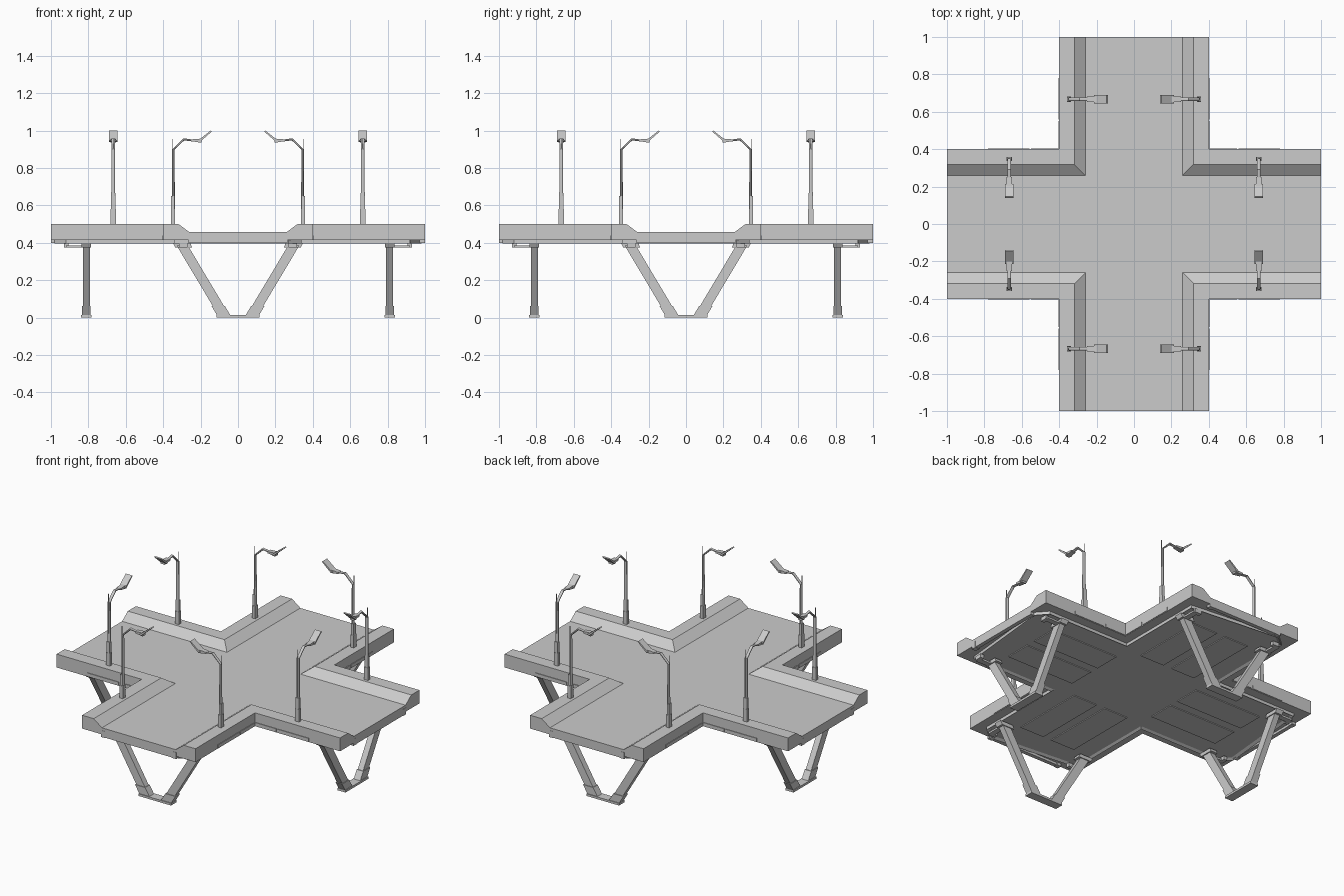
import bpy, bmesh, math
from mathutils import Vector, Matrix

if "Cube" in bpy.data.objects:
    bpy.data.objects.remove(bpy.data.objects["Cube"])


def finish(name, bm):
    bmesh.ops.recalc_face_normals(bm, faces=bm.faces)
    me = bpy.data.meshes.new(name)
    bm.to_mesh(me)
    bm.free()
    ob = bpy.data.objects.new(name, me)
    bpy.context.collection.objects.link(ob)
    return ob


def turn(p, k):
    # quarter turns around z
    x, y = p[0], p[1]
    for _ in range(k):
        x, y = -y, x
    return (x, y) + tuple(p[2:])


def box(bm, lo, hi):
    c = [(a + b) / 2 for a, b in zip(lo, hi)]
    s = [b - a for a, b in zip(lo, hi)]
    bmesh.ops.create_cube(bm, size=1, matrix=Matrix.Translation(c) @ Matrix.Diagonal((*s, 1)))


def loft(bm, rings):
    # joins matching rings of points and caps both ends
    vs = [[bm.verts.new(p) for p in r] for r in rings]
    n = len(vs[0])
    for a, b in zip(vs, vs[1:]):
        for i in range(n):
            j = (i + 1) % n
            bm.faces.new((a[i], a[j], b[j], b[i]))
    bm.faces.new(vs[0])
    bm.faces.new(vs[-1])


def plate(bm, pts, z_top, z_bot):
    # solid slab from one quadrant of an outline; returns its bottom face
    outline = [turn(p, k) for k in range(4) for p in pts]
    top = [bm.verts.new((x, y, z_top)) for x, y in outline]
    bot = [bm.verts.new((x, y, z_bot)) for x, y in outline]
    n = len(top)
    for i in range(n):
        j = (i + 1) % n
        bm.faces.new((top[i], top[j], bot[j], bot[i]))
    bm.faces.new(top)
    face = bm.faces.new(list(reversed(bot)))
    bmesh.ops.recalc_face_normals(bm, faces=bm.faces)
    return face


def slab_yz(bm, pts, x0, x1):
    # extrudes a y-z outline along x
    loft(bm, [[(x, y, z) for y, z in pts] for x in (x0, x1)])


def repeat4(name, bm):
    # the part on the +x arm, repeated on all four arms
    base = bm.copy()
    for k in range(1, 4):
        tmp = base.copy()
        bmesh.ops.rotate(tmp, verts=tmp.verts, cent=(0, 0, 0), matrix=Matrix.Rotation(k * math.pi / 2, 3, 'Z'))
        me = bpy.data.meshes.new("tmp")
        tmp.to_mesh(me)
        bm.from_mesh(me)
        bpy.data.meshes.remove(me)
        tmp.free()
    base.free()
    return finish(name, bm)


def mirror_y(bm):
    geo = bm.verts[:] + bm.edges[:] + bm.faces[:]
    dup = bmesh.ops.duplicate(bm, geom=geo)["geom"]
    for v in dup:
        if isinstance(v, bmesh.types.BMVert):
            v.co.y *= -1


# crossing road surface
bm = bmesh.new()
plate(bm, [(1, -0.26), (1, 0.26), (0.26, 0.26)], 0.457, 0.415)
finish("road_deck", bm)

# sloped kerbs following each inner corner
bm = bmesh.new()
kerb = [(0.26, 0.457), (0.318, 0.5), (0.4, 0.5), (0.4, 0.415), (0.26, 0.415)]
for k in range(4):
    loft(bm, [[turn((1, d, z), k) for d, z in kerb],
              [turn((d, d, z), k) for d, z in kerb],
              [turn((d, 1, z), k) for d, z in kerb]])
finish("kerbs", bm)

# underside plate with a raised rim and chamfered arm ends
bm = bmesh.new()
f = plate(bm, [(0.98, -0.27), (0.98, 0.27), (0.92, 0.34), (0.34, 0.34), (0.34, 0.92), (0.27, 0.98)][1:5]
          , 0.418, 0.395)
bmesh.ops.inset_region(bm, faces=[f], thickness=0.02, depth=0)
bmesh.ops.translate(bm, verts=f.verts[:], vec=(0, 0, 0.01))
finish("underside_plate", bm)

# long ribs beneath each arm
bm = bmesh.new()
box(bm, (0.3, 0.03, 0.4), (0.78, 0.2, 0.408))
mirror_y(bm)
repeat4("underside_panels", bm)

# thin service covers low on the kerb walls
bm = bmesh.new()
for a, b in ((0.4, 0.55), (0.56, 0.78)):
    box(bm, (a, 0.395, 0.418), (b, 0.404, 0.44))
mirror_y(bm)
repeat4("kerb_covers", bm)

# expansion joint at each arm end
bm = bmesh.new()
box(bm, (0.975, -0.25, 0.4), (1.0, 0.25, 0.432))
for s in (-1, 1):
    box(bm, (0.97, s * 0.25 - 0.015, 0.398), (1.001, s * 0.25 + 0.015, 0.44))
repeat4("end_joints", bm)

# V supports: leg, foot sleeve and top bracket
bm = bmesh.new()
slab_yz(bm, [(0.045, 0.012), (0.105, 0.012), (0.335, 0.397), (0.275, 0.397)], 0.792, 0.83)
slab_yz(bm, [(0.04, 0.012), (0.112, 0.012), (0.142, 0.063), (0.071, 0.063)], 0.788, 0.834)
slab_yz(bm, [(0.245, 0.375), (0.335, 0.375), (0.348, 0.398), (0.255, 0.398)], 0.786, 0.836)
box(bm, (0.835, 0.29, 0.374), (0.92, 0.325, 0.386))
box(bm, (0.905, 0.27, 0.374), (0.93, 0.315, 0.398))
mirror_y(bm)
repeat4("v_supports", bm)

# foot plates
bm = bmesh.new()
box(bm, (0.783, -0.115, 0), (0.839, 0.115, 0.014))
repeat4("foot_plates", bm)

# street lamps: bent post, base sleeves, spike and tilted head
bm = bmesh.new()
X = 0.667
path = [(0.345, 0.49, 0.008), (0.345, 0.9, 0.006), (0.29, 0.953, 0.006), (0.225, 0.945, 0.005), (0.195, 0.952, 0.004)]
rings = []
for i, (y, z, r) in enumerate(path):
    a, b = path[max(i - 1, 0)], path[min(i + 1, len(path) - 1)]
    t = Vector((0, b[0] - a[0], b[1] - a[1])).normalized()
    side, up = Vector((1, 0, 0)), t.cross(Vector((1, 0, 0)))
    rings.append([Vector((X, y, z)) + side * 1.5 * r * sx + up * r * su
                  for sx, su in ((-1, -0.5), (-0.5, -1), (0.5, -1), (1, -0.5), (1, 0.5), (0.5, 1), (-0.5, 1), (-1, 0.5))])
loft(bm, rings)
box(bm, (X - 0.014, 0.336, 0.5), (X + 0.014, 0.358, 0.58))
box(bm, (X - 0.012, 0.34, 0.58), (X + 0.012, 0.357, 0.65))
box(bm, (X - 0.0015, 0.35, 0.65), (X + 0.0015, 0.353, 0.955))
slab_yz(bm, [(0.205, 0.938), (0.215, 0.946), (0.146, 1.0), (0.14, 0.995)], X - 0.022, X + 0.022)
slab_yz(bm, [(0.195, 0.935), (0.25, 0.943), (0.25, 0.953), (0.195, 0.957)], X - 0.015, X + 0.015)
mirror_y(bm)
repeat4("street_lamps", bm)
